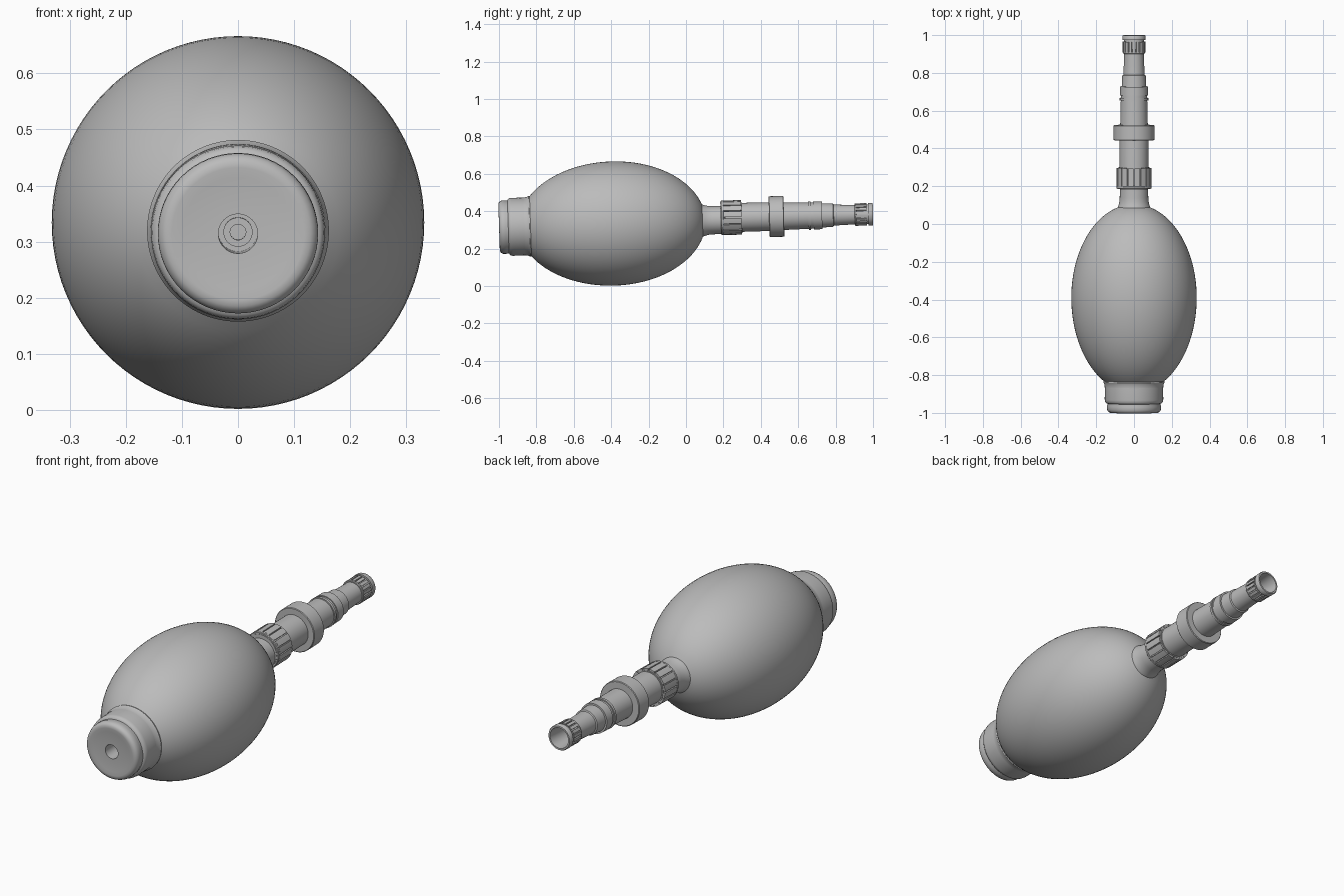
import bpy, bmesh, math

if "Cube" in bpy.data.objects:
    bpy.data.objects.remove(bpy.data.objects["Cube"])

grey = bpy.data.materials.new("rubber_grey")
grey.diffuse_color = (0.5, 0.5, 0.5, 1)
grey.use_nodes = True
grey.node_tree.nodes["Principled BSDF"].inputs["Base Color"].default_value = grey.diffuse_color

BODY = (0.347, 0.033)     # axis height at y = 0, axis slope
NOZZLE = (0.360, 0.024)


def finish(name, bm, axis, angle=35):
    bmesh.ops.remove_doubles(bm, verts=bm.verts, dist=1e-5)
    bmesh.ops.recalc_face_normals(bm, faces=bm.faces)
    me = bpy.data.meshes.new(name)
    bm.to_mesh(me)
    bm.free()
    me.materials.append(grey)
    ob = bpy.data.objects.new(name, me)
    bpy.context.collection.objects.link(ob)
    ob.location.z = axis[0]
    ob.rotation_euler.x = math.atan(axis[1])
    bpy.ops.object.select_all(action='DESELECT')
    ob.select_set(True)
    bpy.context.view_layer.objects.active = ob
    bpy.ops.object.shade_smooth_by_angle(angle=math.radians(angle))
    return ob


def lathe(name, profile, axis, n=64):
    """Revolve (y, radius) points around the y axis; closed profiles repeat the first point."""
    bm = bmesh.new()
    rings = [[bm.verts.new((r * math.cos(2 * math.pi * i / n), y, r * math.sin(2 * math.pi * i / n)))
              for i in range(n)] for y, r in profile]
    for a, b in zip(rings, rings[1:]):
        for i in range(n):
            j = (i + 1) % n
            bm.faces.new((a[i], a[j], b[j], b[i]))
    for ring, (y, r) in ((rings[0], profile[0]), (rings[-1], profile[-1])):
        if r < 0.002:
            bmesh.ops.remove_doubles(bm, verts=ring, dist=0.01)
    return finish(name, bm, axis)


def ribs(name, count, y0, y1, r_in, r_out, fill, axis):
    """Ring of raised grip ribs with narrow gaps between them."""
    bm = bmesh.new()
    step = 2 * math.pi / count
    for k in range(count):
        grid = []
        for t in (-0.5, 0, 0.5):
            a = step * (k + 0.5 + t * fill)
            grid.append([bm.verts.new((r * math.cos(a), y, r * math.sin(a)))
                         for y, r in ((y0, r_in), (y0, r_out), (y1, r_out), (y1, r_in))])
        for a, b in zip(grid, grid[1:]):
            for i in range(4):
                bm.faces.new((a[i], a[(i + 1) % 4], b[(i + 1) % 4], b[i]))
        bm.faces.new(grid[0])
        bm.faces.new(grid[-1])
    return finish(name, bm, axis)


# Squeeze bulb: two half ellipses, fuller towards the cap, with a soft blend at each end
C, R = -0.39, 0.332
bulb = [(-0.865, 0.155), (-0.85, 0.156), (-0.838, 0.162)]
for i in range(37):
    t = math.radians(-61 + i * (61 + 75) / 36)
    half = 0.505 if t < 0 else 0.495
    bulb.append((C + half * math.sin(t), R * math.cos(t)))
bulb += [(0.103, 0.081), (0.12, 0.077), (0.14, 0.0755), (0.2, 0.075)]
lathe("bulb", bulb, BODY, 96)

# End cap with a stepped, rounded rim and an air hole
lathe("end_cap", [(-0.84, 0.154), (-0.93, 0.155), (-0.942, 0.153), (-0.949, 0.147), (-0.951, 0.141),
                  (-0.958, 0.141), (-0.966, 0.143), (-0.982, 0.1425), (-0.993, 0.138), (-0.999, 0.129),
                  (-1.0, 0.118), (-0.997, 0.10), (-0.996, 0.035), (-0.90, 0.035)], BODY)
lathe("air_valve", [(-0.90, 0.036), (-0.90, 0.026), (-0.91, 0.026), (-0.91, 0.014),
                    (-0.90, 0.014), (-0.90, 0.0005)], BODY, 32)

# Stepped nozzle, hollow from the tip
lathe("nozzle", [(0.185, 0.06), (0.185, 0.083), (0.30, 0.083), (0.30, 0.0775), (0.445, 0.0765),
                 (0.525, 0.073), (0.655, 0.070), (0.655, 0.0755), (0.668, 0.0755), (0.668, 0.070),
                 (0.682, 0.070), (0.682, 0.0745), (0.728, 0.0735), (0.728, 0.065), (0.787, 0.062),
                 (0.79, 0.056), (0.90, 0.052), (0.975, 0.053), (0.975, 0.061), (0.995, 0.061),
                 (1.0, 0.058), (1.0, 0.050), (0.90, 0.044), (0.50, 0.042), (0.30, 0.030),
                 (0.30, 0.0005)], NOZZLE)


def band(name, y0, y1, r_in, r_out):
    b = 0.003
    lathe(name, [(y0, r_in), (y0, r_out - b), (y0 + b, r_out), (y1 - b, r_out),
                 (y1, r_out - b), (y1, r_in), (y0, r_in)], NOZZLE)


# Flange and grip collars
band("flange_ring", 0.444, 0.524, 0.07, 0.109)
band("collar_rim", 0.187, 0.202, 0.07, 0.0925)
ribs("collar_ribs", 16, 0.20, 0.297, 0.08, 0.0925, 0.84, NOZZLE)
band("tip_grip_rim", 0.902, 0.912, 0.05, 0.060)
ribs("tip_grip_ribs", 18, 0.91, 0.966, 0.05, 0.060, 0.7, NOZZLE)
